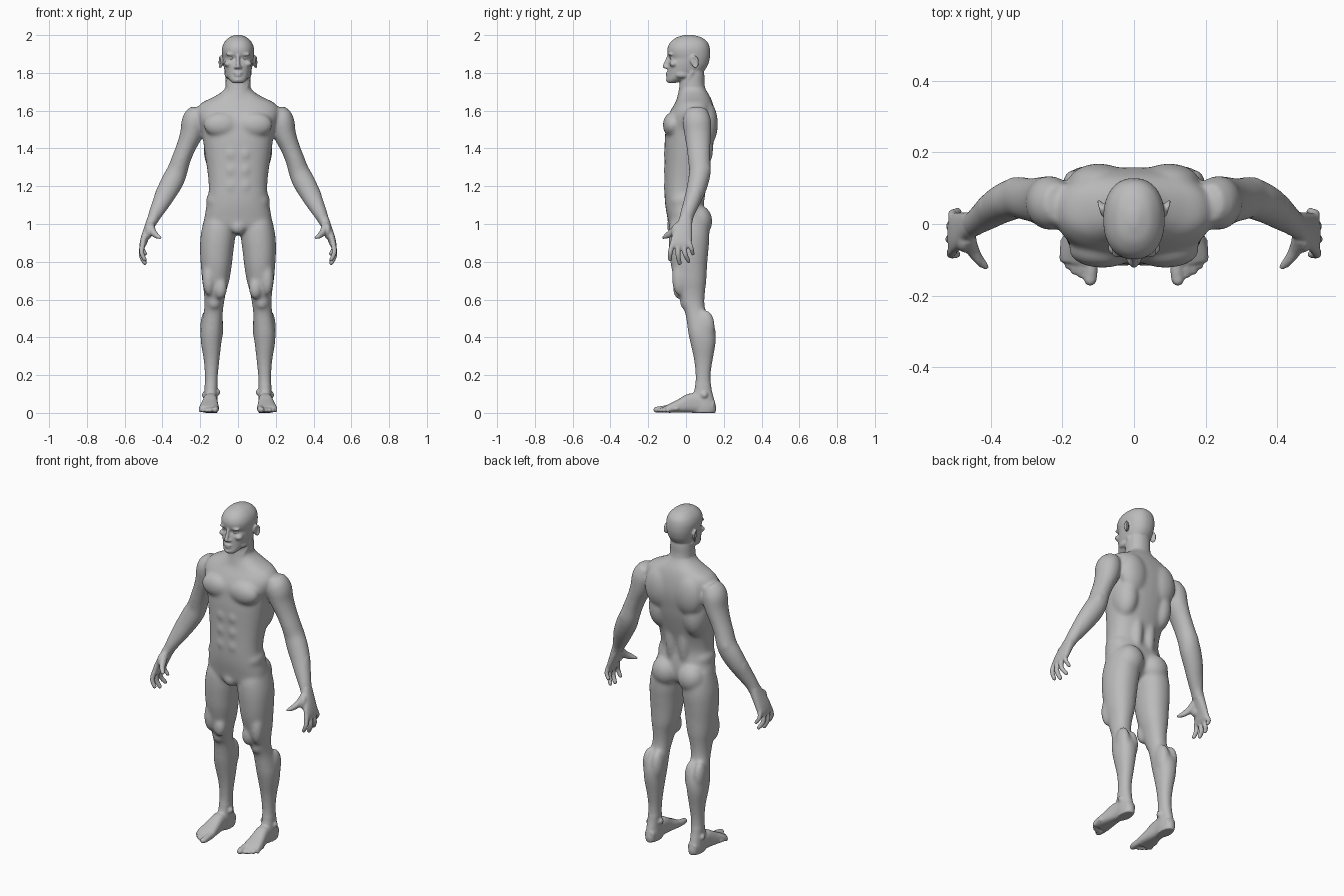
import bpy, bmesh, math
from mathutils import Vector, Matrix

skin_mat = bpy.data.materials.new("plain_grey")
skin_mat.diffuse_color = (0.5, 0.5, 0.5, 1)
SIDES = 32


def spline(rows, n=5):
    """Smooth curve through rows of numbers."""
    out = []
    for i in range(len(rows) - 1):
        a, b, c, d = (rows[min(max(i + k, 0), len(rows) - 1)] for k in (-1, 0, 1, 2))
        for s in range(n):
            t = s / n
            out.append([0.5 * (2 * q + (r - p) * t + (2 * p - 5 * q + 4 * r - w) * t * t
                               + (3 * q - p - 3 * r + w) * t ** 3)
                        for p, q, r, w in zip(a, b, c, d)])
    out.append(list(rows[-1]))
    return out


def oval(p):
    """Unit superellipse."""
    pts = []
    for i in range(SIDES):
        a = 2 * math.pi * i / SIDES
        c, s = math.cos(a), math.sin(a)
        pts.append((math.copysign(abs(c) ** (2 / p), c), math.copysign(abs(s) ** (2 / p), s)))
    return pts


def skin(bm, rings):
    vs = [[bm.verts.new(co) for co in ring] for ring in rings]
    for a, b in zip(vs, vs[1:]):
        for i in range(SIDES):
            j = (i + 1) % SIDES
            bm.faces.new((a[i], a[j], b[j], b[i]))
    bm.faces.new(vs[0])
    bm.faces.new(vs[-1])


def stack(bm, rows, p=2.2):
    """Level rings: z, centre x, half width, front y, back y."""
    skin(bm, [[(cx + hw * c, (yf + yb) / 2 + (yb - yf) / 2 * s, z) for c, s in oval(p)]
              for z, cx, hw, yf, yb in spline(rows)])


def blob(bm, centre, radii):
    bmesh.ops.create_uvsphere(bm, u_segments=24, v_segments=16, radius=1,
                              matrix=Matrix.Translation(centre) @ Matrix.Diagonal((*radii, 1)))


def tube(bm, rows, p=2.0, tip=False):
    """Rings square to a path: x, y, z, radius across x, other radius."""
    pts = spline(rows)
    rings = []
    for i, q in enumerate(pts):
        t = (Vector(pts[min(i + 1, len(pts) - 1)][:3]) - Vector(pts[max(i - 1, 0)][:3])).normalized()
        u = Vector((1, 0, 0))
        u = (u - t * u.dot(t)).normalized()
        v = t.cross(u)
        rings.append([Vector(q[:3]) + u * q[3] * c + v * q[4] * s for c, s in oval(p)])
    skin(bm, rings)
    if tip:
        r = rows[-1]
        blob(bm, r[:3], (r[3], r[3], r[4]))


bm = bmesh.new()

# ---- right-hand half: arm
tube(bm, [(.205, .058, 1.605, .045, .055), (.230, .058, 1.55, .066, .075), (.246, .062, 1.48, .061, .072),
          (.274, .066, 1.41, .052, .064), (.302, .07, 1.34, .051, .06), (.322, .074, 1.28, .055, .058),
          (.345, .066, 1.23, .060, .056), (.377, .05, 1.17, .056, .051), (.407, .028, 1.11, .047, .044),
          (.438, .006, 1.05, .036, .037), (.456, -.003, 1.01, .028, .036)])
blob(bm, (.232, .055, 1.55), (.062, .072, .07))
blob(bm, (.338, .108, 1.285), (.024, .024, .032))

# hand
tube(bm, [(.452, -.001, 1.025, .029, .035), (.474, -.011, .975, .024, .045), (.492, -.021, .93, .021, .054),
          (.503, -.027, .895, .018, .056), (.507, -.028, .875, .012, .05)], 2.4)
for base, mid, end, r in [((.503, -.070, .90), (.510, -.083, .85), (.494, -.084, .812), .0125),
                          ((.506, -.041, .89), (.512, -.042, .835), (.494, -.034, .793), .013),
                          ((.506, -.012, .89), (.511, -.004, .84), (.492, .014, .803), .0125),
                          ((.501, .014, .91), (.507, .028, .872), (.490, .036, .842), .0115)]:
    tube(bm, [(*base, r * 1.15, r * 1.15), (*mid, r * 1.05, r * 1.05), (*end, r * .9, r * .9)], tip=True)
tube(bm, [(.465, -.035, .99, .024, .026), (.449, -.074, .955, .018, .02), (.427, -.103, .937, .0155, .016),
          (.412, -.121, .927, .0125, .0125)], tip=True)
blob(bm, (.474, -.046, .962), (.02, .034, .042))

# leg
stack(bm, [(1.06, .10, .07, -.06, .09), (1.0, .101, .085, -.087, .118), (.93, .107, .092, -.092, .124),
           (.85, .113, .088, -.088, .118), (.78, .115, .082, -.080, .112), (.70, .118, .072, -.062, .108),
           (.64, .122, .059, -.045, .101), (.58, .126, .052, -.025, .098), (.53, .131, .051, -.005, .108),
           (.47, .137, .056, .005, .145), (.42, .141, .058, .012, .159), (.36, .142, .053, .025, .156),
           (.28, .140, .042, .042, .142), (.20, .141, .035, .050, .131), (.13, .143, .034, .046, .135),
           (.08, .144, .035, .030, .147), (.03, .143, .037, .030, .160), (0, .142, .034, .035, .156)])
blob(bm, (.126, -.010, .585), (.032, .022, .036))
blob(bm, (.112, .105, .45), (.036, .048, .09))
blob(bm, (.168, .105, .46), (.032, .048, .085))
blob(bm, (.108, .085, .11), (.014, .018, .018))
blob(bm, (.178, .097, .095), (.013, .018, .018))
blob(bm, (.093, -.035, .66), (.036, .035, .06))
blob(bm, (.155, -.035, .71), (.035, .04, .09))

# foot and toes
tube(bm, [(.142, .145, .032, .03, .032), (.143, .09, .046, .035, .046), (.146, .03, .052, .038, .052),
          (.150, -.03, .037, .046, .037), (.153, -.08, .025, .053, .025), (.155, -.108, .018, .05, .018)], 2.7)
tube(bm, [(.120, -.08, .023, .019, .022), (.119, -.13, .019, .018, .018), (.122, -.155, .017, .018, .016)], tip=True)
for x, y, r in [(.148, -.140, .0115), (.167, -.131, .011), (.184, -.116, .0105), (.199, -.097, .0105)]:
    tube(bm, [(x - .004, y + .055, .022, r, r), (x - .001, y + .02, .021, r * .9, r * .9),
              (x, y, .0125, r, r)], tip=True)

# chest, back, belly and seat muscles
blob(bm, (.088, -.072, 1.525), (.095, .051, .067))
blob(bm, (.098, .112, 1.53), (.088, .057, .12))
blob(bm, (.115, .06, 1.40), (.068, .085, .13))
blob(bm, (.042, .072, 1.23), (.036, .036, .16))
blob(bm, (.085, .068, 1.015), (.080, .072, .085))
blob(bm, (.115, -.01, 1.12), (.055, .075, .06))
for z in (1.37, 1.285, 1.20):
    blob(bm, (.036, -.088, z), (.036, .032, .043))
tube(bm, [(.060, .035, 1.81, .014, .014), (.042, -.005, 1.73, .015, .015), (.014, -.038, 1.66, .013, .013)])

# ear: thin disc with a curled rim
blob(bm, (.088, .044, 1.857), (.006, .017, .030))
tube(bm, [(.088 + .011 * (1 - math.cos(a)) / 2, .044 - .019 * math.cos(a), 1.857 + .030 * math.sin(a), .0055, .0055)
          for a in [math.radians(d) for d in range(0, 271, 30)]])

# side features of the face
blob(bm, (.034, -.071, 1.879), (.018, .013, .012))
blob(bm, (.036, -.081, 1.898), (.029, .014, .009))
blob(bm, (.050, -.066, 1.848), (.024, .022, .017))
blob(bm, (.012, -.102, 1.829), (.009, .011, .008))
blob(bm, (.056, -.020, 1.790), (.015, .035, .018))

# ---- mirror the half
half = bm.verts[:] + bm.edges[:] + bm.faces[:]
copy = bmesh.ops.duplicate(bm, geom=half)["geom"]
bmesh.ops.scale(bm, vec=(-1, 1, 1), verts=[v for v in copy if isinstance(v, bmesh.types.BMVert)])

# ---- centre: torso and neck
torso = [(1.73, .06, -.03, .095), (1.70, .085, -.035, .112), (1.67, .135, -.045, .13), (1.64, .195, -.058, .142),
         (1.60, .220, -.082, .152), (1.55, .212, -.103, .158), (1.50, .195, -.108, .157), (1.44, .185, -.113, .148),
         (1.38, .177, -.113, .137), (1.30, .165, -.113, .116), (1.22, .156, -.114, .094), (1.16, .156, -.114, .086),
         (1.10, .166, -.110, .096), (1.04, .177, -.100, .100), (.985, .172, -.088, .090), (.96, .12, -.065, .07),
         (.943, .05, -.045, .04)]
stack(bm, [(z, 0, hw, yf, yb) for z, hw, yf, yb in torso], 2.35)
blob(bm, (0, -.068, .985), (.042, .034, .042))
stack(bm, [(1.62, 0, .075, -.055, .11), (1.68, 0, .070, -.045, .11), (1.74, 0, .066, -.033, .098),
           (1.79, 0, .065, -.03, .097), (1.85, 0, .06, -.02, .09)])

# head
head = [(1.746, .026, -.095, -.055), (1.762, .044, -.101, -.015), (1.785, .060, -.098, .045), (1.81, .070, -.097, .094),
        (1.84, .077, -.096, .115), (1.86, .080, -.092, .122), (1.878, .082, -.086, .126), (1.90, .085, -.096, .128),
        (1.93, .085, -.098, .126), (1.96, .074, -.085, .116), (1.985, .051, -.055, .088), (1.997, .026, -.022, .053),
        (2.002, .010, .0, .03)]
stack(bm, [(z, 0, hw, yf, yb) for z, hw, yf, yb in head], 2.25)

# nose, lips and chin
tube(bm, [(0, -.086, 1.898, .010, .012), (0, -.096, 1.872, .009, .012), (0, -.106, 1.848, .011, .013),
          (0, -.112, 1.834, .012, .012)], tip=True)
blob(bm, (0, -.098, 1.800), (.023, .010, .0065))
blob(bm, (0, -.097, 1.786), (.019, .010, .0065))
blob(bm, (0, -.091, 1.763), (.022, .015, .014))
bmesh.ops.recalc_face_normals(bm, faces=bm.faces[:])

# ---- fuse the parts into one skin
raw = bpy.data.meshes.new("body_parts")
bm.to_mesh(raw)
bm.free()
body = bpy.data.objects.new("body", raw)
bpy.context.collection.objects.link(body)
fuse = body.modifiers.new("fuse", 'REMESH')
fuse.mode = 'VOXEL'
fuse.voxel_size = 0.005
bpy.context.view_layer.update()
mesh = bpy.data.meshes.new_from_object(body.evaluated_get(bpy.context.evaluated_depsgraph_get()))
body.modifiers.clear()
body.data = mesh

# soften: strongly on trunk and limbs, lightly on face, hands and feet
bm = bmesh.new()
bm.from_mesh(mesh)
broad = [v for v in bm.verts if abs(v.co.x) < .43 and .15 < v.co.z < 1.72]
for verts, times in ((broad, 28), (bm.verts[:], 4)):
    for _ in range(times):
        bmesh.ops.smooth_vert(bm, verts=verts, factor=0.5, use_axis_x=True, use_axis_y=True, use_axis_z=True)
bm.to_mesh(mesh)
bm.free()
mesh.materials.clear()
mesh.materials.append(skin_mat)
mesh.shade_smooth()

# ---- eyeballs
for name, s in (("left_eye", 1), ("right_eye", -1)):
    bm = bmesh.new()
    blob(bm, (s * .034, -.0735, 1.879), (.0125, .0125, .0095))
    me = bpy.data.meshes.new(name)
    bm.to_mesh(me)
    bm.free()
    me.materials.append(skin_mat)
    me.shade_smooth()
    bpy.context.collection.objects.link(bpy.data.objects.new(name, me))
